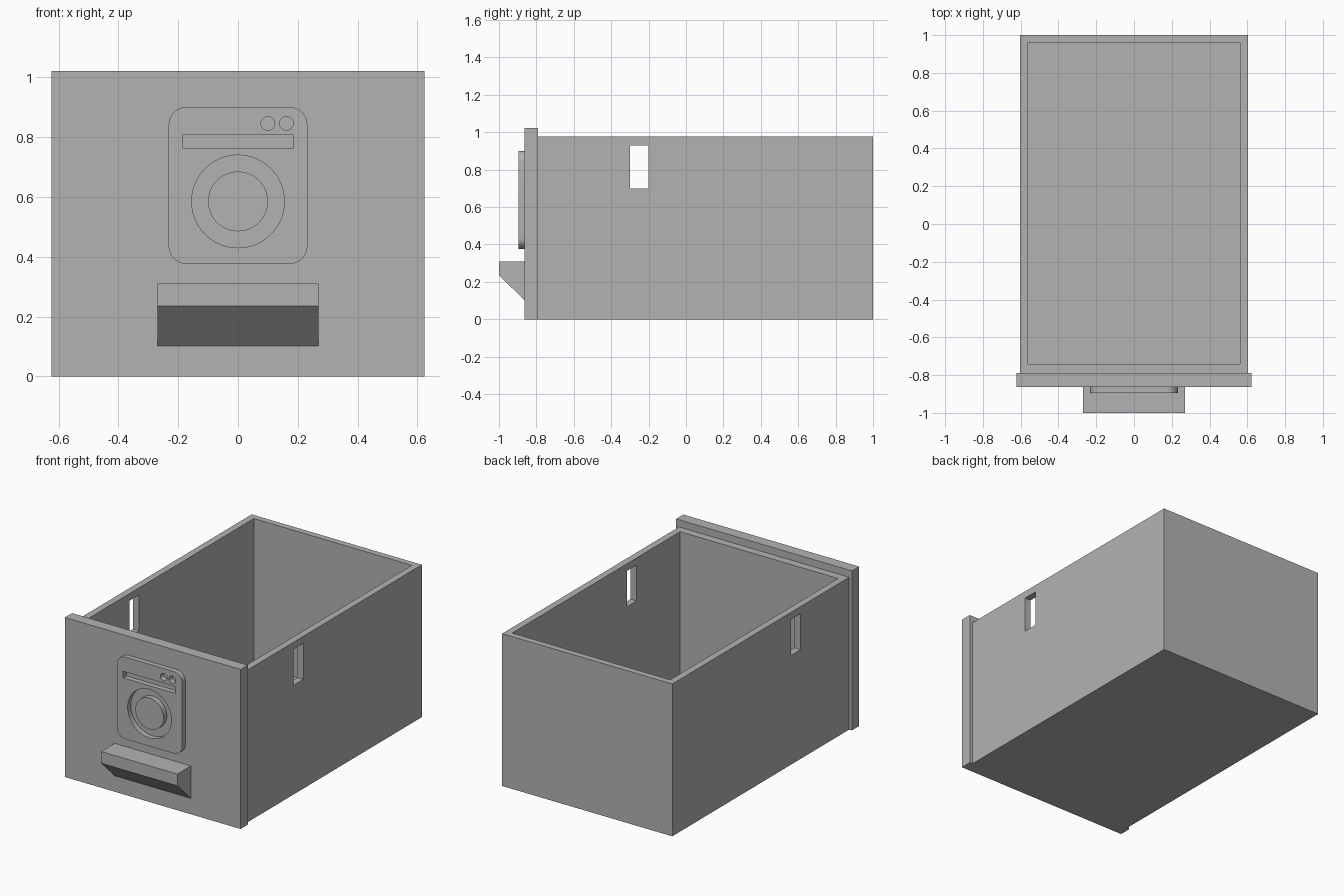
import bpy
import bmesh
from math import cos, sin, pi, radians

old = bpy.data.objects.get("Cube")
if old:
    bpy.data.objects.remove(old, do_unlink=True)

COLOUR = (0.45, 0.45, 0.45, 1)
grey = bpy.data.materials.new("plain grey")
grey.use_nodes = True
grey.diffuse_color = COLOUR
grey.node_tree.nodes["Principled BSDF"].inputs["Base Color"].default_value = COLOUR


def link(name, mesh):
    obj = bpy.data.objects.new(name, mesh)
    bpy.context.collection.objects.link(obj)
    mesh.materials.clear()
    mesh.materials.append(grey)
    return obj


def box(name, x, y, z):
    """Box spanning the given (low, high) ranges."""
    bm = bmesh.new()
    bmesh.ops.create_cube(bm, size=1)
    for v in bm.verts:
        v.co = [r[0] if c < 0 else r[1] for c, r in zip(v.co, (x, y, z))]
    mesh = bpy.data.meshes.new(name)
    bm.to_mesh(mesh)
    bm.free()
    return link(name, mesh)


def baked(obj):
    """Mesh of an object with its modifiers or curve evaluated."""
    deps = bpy.context.evaluated_depsgraph_get()
    return bpy.data.meshes.new_from_object(obj.evaluated_get(deps))


def cut(obj, cutters):
    for c in cutters:
        mod = obj.modifiers.new("cut", "BOOLEAN")
        mod.operation = "DIFFERENCE"
        mod.solver = "EXACT"
        mod.object = c
    mesh = baked(obj)
    obj.modifiers.clear()
    obj.data = mesh
    for c in cutters:
        bpy.data.objects.remove(c, do_unlink=True)


def rounded(x0, x1, z0, z1, r, n=10):
    """Outline of a rounded rectangle."""
    corners = [(x1 - r, z1 - r), (x0 + r, z1 - r), (x0 + r, z0 + r), (x1 - r, z0 + r)]
    return [(cx + r * cos((q + i / n) * pi / 2), cz + r * sin((q + i / n) * pi / 2))
            for q, (cx, cz) in enumerate(corners) for i in range(n + 1)]


def circle(cx, cz, r, n=64):
    return [(cx + r * cos(2 * pi * i / n), cz + r * sin(2 * pi * i / n)) for i in range(n)]


# Open tray with a window slot through both side walls
tray = box("tray", (-0.603, 0.603), (-0.79, 1), (0, 0.976))
cut(tray, [box("hollow", (-0.56, 0.56), (-0.74, 0.96), (0.04, 1.2)),
           box("slot", (-0.8, 0.8), (-0.3, -0.2), (0.70, 0.93))])

# Front panel
box("front_panel", (-0.623, 0.623), (-0.863, -0.79), (0, 1.022))

# Pull handle with a sloping underside
profile = [(-0.863, 0.31), (-1, 0.31), (-1, 0.235), (-0.863, 0.102)]
bm = bmesh.new()
face = bm.faces.new([bm.verts.new((-0.27, y, z)) for y, z in profile])
ext = bmesh.ops.extrude_face_region(bm, geom=[face])["geom"]
bmesh.ops.translate(bm, vec=(0.54, 0, 0),
                    verts=[g for g in ext if isinstance(g, bmesh.types.BMVert)])
bmesh.ops.recalc_face_normals(bm, faces=bm.faces)
mesh = bpy.data.meshes.new("handle")
bm.to_mesh(mesh)
bm.free()
link("handle", mesh)

# Washer badge: nested outlines leave the slot, knobs and door ring open
outlines = [rounded(-0.232, 0.232, 0.376, 0.901, 0.06),
            [(-0.186, 0.764), (0.186, 0.764), (0.186, 0.807), (-0.186, 0.807)],
            circle(0.1, 0.846, 0.023, 32), circle(0.162, 0.846, 0.023, 32),
            circle(0, 0.585, 0.155), circle(0, 0.585, 0.1)]
curve = bpy.data.curves.new("badge_outline", "CURVE")
curve.dimensions = "2D"
curve.fill_mode = "BOTH"
curve.extrude = 0.0165
for pts in outlines:
    s = curve.splines.new("POLY")
    s.points.add(len(pts) - 1)
    for p, (x, z) in zip(s.points, pts):
        p.co = (x, z, 0, 1)
    s.use_cyclic_u = True
helper = bpy.data.objects.new("badge_outline", curve)
bpy.context.collection.objects.link(helper)
mesh = baked(helper)
bpy.data.objects.remove(helper, do_unlink=True)
bm = bmesh.new()
bm.from_mesh(mesh)
bmesh.ops.remove_doubles(bm, verts=bm.verts, dist=0.0001)
bmesh.ops.recalc_face_normals(bm, faces=bm.faces)
bm.to_mesh(mesh)
bm.free()
badge = link("washer_badge", mesh)
badge.rotation_euler.x = radians(90)
badge.location.y = -0.8795

# Smooth the round edges only
for o in bpy.context.view_layer.objects:
    o.select_set(o == badge)
bpy.context.view_layer.objects.active = badge
bpy.ops.object.shade_smooth_by_angle(angle=radians(30))
